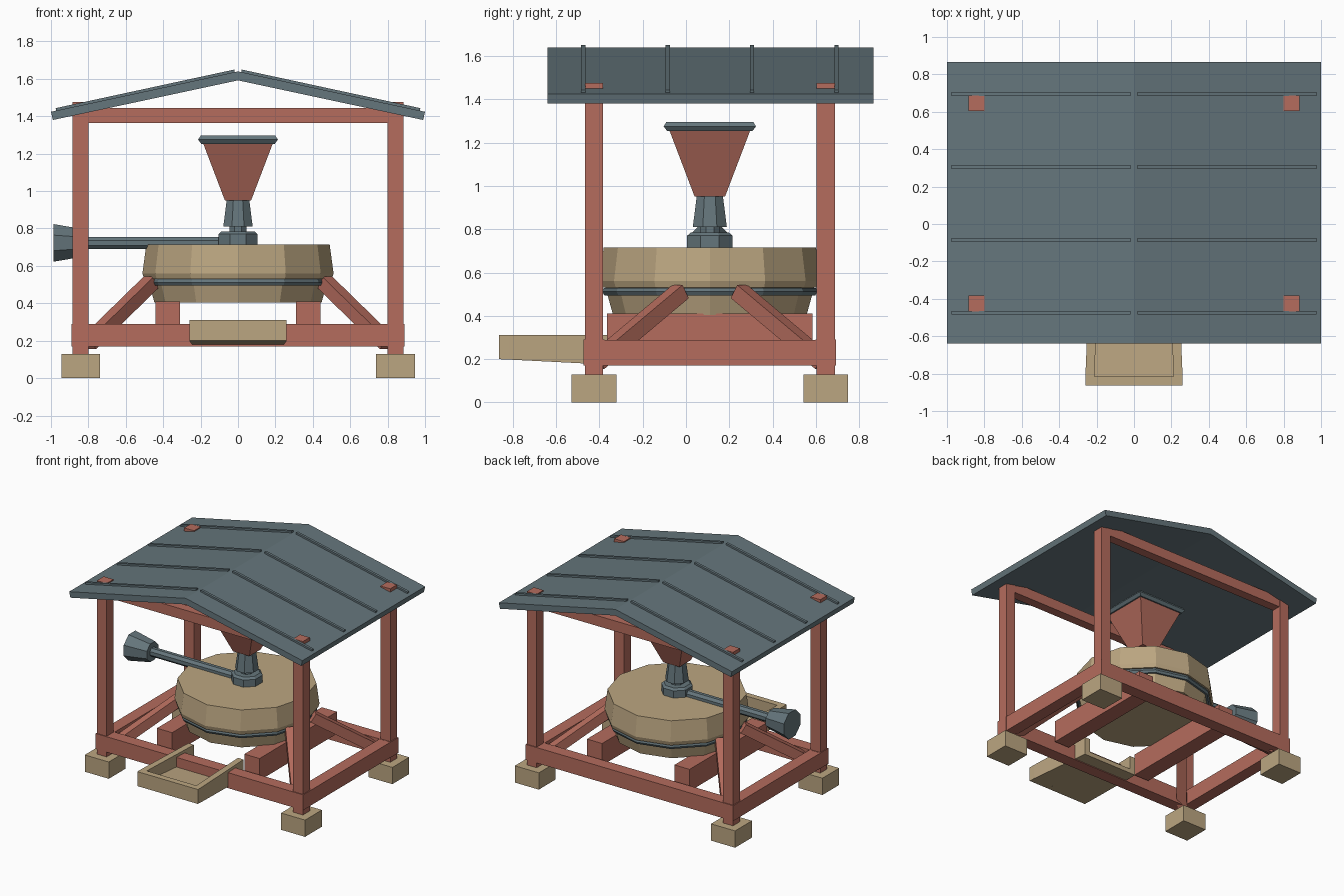
import bpy, bmesh
from math import pi
from mathutils import Vector, Matrix

if "Cube" in bpy.data.objects:
    bpy.data.objects.remove(bpy.data.objects["Cube"])


def material(name, col):
    m = bpy.data.materials.new(name)
    m.diffuse_color = (*col, 1)
    m.use_nodes = True
    m.node_tree.nodes["Principled BSDF"].inputs["Base Color"].default_value = m.diffuse_color
    return m


RED = material("red_timber", (0.46, 0.15, 0.11))
SLATE = material("slate_metal", (0.13, 0.18, 0.20))
TAN = material("tan_stone", (0.50, 0.38, 0.22))
CY = 0.11          # centre line of the mill in y
PX, PY = 0.842, 0.535  # post offsets from the centre line


def finish(name, bm, mat):
    bmesh.ops.recalc_face_normals(bm, faces=bm.faces)
    me = bpy.data.meshes.new(name)
    bm.to_mesh(me)
    bm.free()
    me.materials.append(mat)
    ob = bpy.data.objects.new(name, me)
    bpy.context.collection.objects.link(ob)
    return ob


def loft(name, rings, mat, closed=False):
    """Skin a list of equal-length point rings; cap the ends or join them."""
    bm = bmesh.new()
    vs = [[bm.verts.new(p) for p in r] for r in rings]
    n = len(vs[0])
    pairs = list(zip(vs, vs[1:])) + ([(vs[-1], vs[0])] if closed else [])
    for a, b in pairs:
        for i in range(n):
            j = (i + 1) % n
            bm.faces.new((a[i], a[j], b[j], b[i]))
    if not closed:
        bm.faces.new(vs[0])
        bm.faces.new(vs[-1])
    return finish(name, bm, mat)


def box(name, x, y, z, mat):
    ring = lambda h: [(x[0], y[0], h), (x[1], y[0], h), (x[1], y[1], h), (x[0], y[1], h)]
    return loft(name, [ring(z[0]), ring(z[1])], mat)


def lathe(name, profile, sides, mat, at=(0, CY, 0), spin=0.0, tilt=None, closed=False):
    """Revolve (radius, height) pairs with a low number of sides."""
    tilt = tilt or Matrix()
    rings = []
    for r, h in profile:
        rings.append([Vector(at) + tilt @ (Matrix.Rotation(spin + 2 * pi * i / sides, 3, 'Z') @ Vector((r, 0, h)))
                      for i in range(sides)])
    return loft(name, rings, mat, closed)


def strut(name, a, b, w, mat):
    a, b = Vector(a), Vector(b)
    d = (b - a).normalized()
    s = d.cross(Vector((0, 0, 1))).normalized() * w / 2
    u = s.cross(d).normalized() * w / 2
    ring = lambda p: [p + s + u, p - s + u, p - s - u, p + s - u]
    return loft(name, [ring(a), ring(b)], mat)


# Corner feet, posts and diagonal braces
for sx in (-1, 1):
    for sy in (-1, 1):
        tag = ("front" if sy < 0 else "back") + ("_left" if sx < 0 else "_right")
        x, y = sx * PX, CY + sy * PY
        box("foot_" + tag, (x - .103, x + .103), (y - .103, y + .103), (0, .13), TAN)
        box("post_" + tag, (x - .042, x + .042), (y - .042, y + .042), (.13, 1.475), RED)
        strut("brace_" + tag, (sx * .80, CY + sy * .525, .185), (sx * .465, CY + sy * .135, .512), .072, RED)

# Base frame and top tie beams
for s, tag in ((-1, "front"), (1, "back")):
    y = CY + s * PY
    box("base_beam_" + tag, (-.89, .89), (y - .048, y + .048), (.17, .29), RED)
    box("tie_beam_" + tag, (-.81, .81), (y - .036, y + .036), (1.365, 1.445), RED)
for s, tag in ((-1, "left"), (1, "right")):
    x = s * PX
    box("base_beam_" + tag, (x - .047, x + .047), (CY - .58, CY + .58), (.171, .289), RED)
    # Bearers under the millstones
    box("bearer_" + tag, (s * .375 - .065, s * .375 + .065), (CY - .475, CY + .475), (.24, .41), RED)

# Roof panels and battens
ROOF_Y = (-.64, .865)
slope = .216
for s, tag in ((-1, "left"), (1, "right")):
    prof = [(0, 1.592), (s * .99, 1.38), (s * 1.0, 1.424), (0, 1.64)]
    loft("roof_" + tag, [[(x, y, z) for x, z in prof] for y in ROOF_Y], SLATE)
    for k in range(4):
        y = -.475 + .39 * k
        bat = [(x * s, 1.64 - slope * x + dz) for x, dz in ((.018, -.01), (.97, -.01), (.975, .014), (.02, .014))]
        loft(f"batten_{tag}_{k + 1}", [[(x, yy, z) for x, z in bat] for yy in (y - .01, y + .01)], SLATE)

# Millstones and iron band
lathe("lower_millstone", [(.447, .405), (.49, .56)], 12, TAN)
lathe("upper_millstone", [(.502, .53), (.511, .56), (.49, .715)], 12, TAN)
lathe("stone_band", [(.455, .495), (.487, .495), (.497, .512), (.49, .529), (.455, .529)], 12, SLATE, closed=True)

# Hub, collar and neck
E = pi / 8
lathe("hub", [(.113, .70), (.113, .77), (.095, .785)], 8, SLATE, spin=E)
lathe("collar", [(.048, .77), (.048, .82)], 8, SLATE, spin=E)
lathe("neck", [(.085, .81), (.065, .955)], 8, SLATE, spin=E)

# Open square hopper with rim
Q = 2 ** .5
lathe("hopper", [(.07 * Q, .95), (.19 * Q, 1.265), (.17 * Q, 1.265), (.05 * Q, .965)], 4, RED, spin=pi / 4)
lathe("hopper_rim", [(.165 * Q, 1.255), (.197 * Q, 1.253), (.213 * Q, 1.275), (.2 * Q, 1.296), (.165 * Q, 1.296)],
      4, SLATE, spin=pi / 4, closed=True)

# Push arm and its weighted end
to_left = Matrix.Rotation(-pi / 2, 3, 'Y')
lathe("push_arm", [(.035, .03), (.035, .85)], 8, SLATE, at=(0, CY, .723), spin=E, tilt=to_left)
lathe("arm_weight", [(.076, .81), (.109, .987)], 8, SLATE, at=(0, CY, .723), spin=E, tilt=to_left)

# Flour tray, open at the back
Y0, Y1 = -.863, -.27
low0, low1, top = .20, .17, .312
w0, w1, t = .26, .237, .048


def slab(name, f, b):
    """Part between a front and a back (x0, x1, y, z0, z1) rectangle."""
    ring = lambda q: [(q[0], q[2], q[3]), (q[1], q[2], q[3]), (q[1], q[2], q[4]), (q[0], q[2], q[4])]
    return loft(name, [ring(f), ring(b)], TAN)


slab("tray_floor", (-w0 + .02, w0 - .02, Y0 + .01, low0, low0 + .035), (-w1 + .01, w1 - .01, Y1, low1, low1 + .035))
slab("tray_front", (-w0, w0, Y0, low0, top), (-w0, w0, Y0 + t, low0 - .002, top))
for s, tag in ((-1, "left"), (1, "right")):
    slab("tray_side_" + tag, (s * (w0 - t), s * w0, Y0 + t, low0 - .002, top),
         (s * (w1 - t), s * w1, Y1, low1, top))
